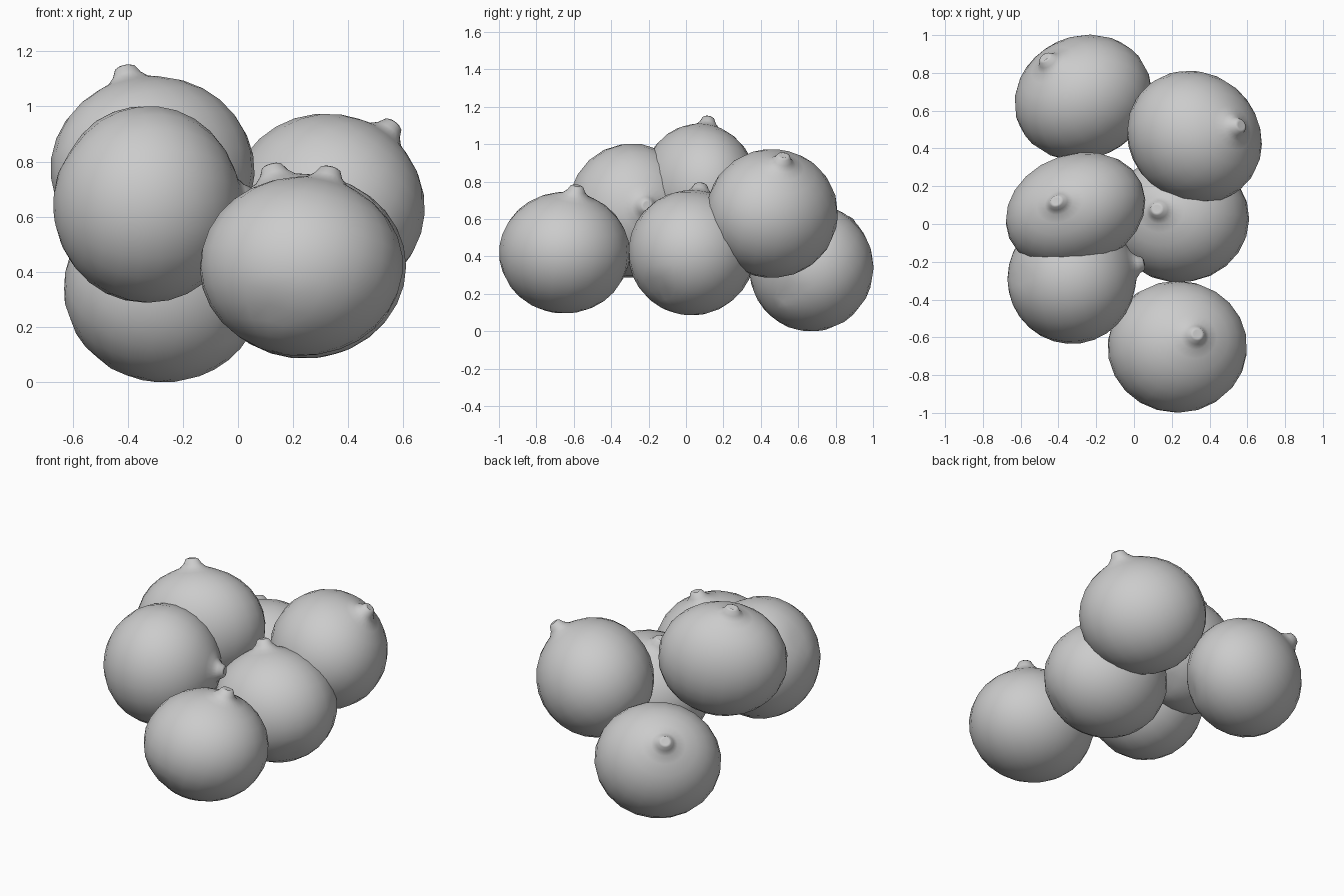
import bpy
import bmesh
import math
from mathutils import Matrix, Vector

cube = bpy.data.objects.get("Cube")
if cube:
    bpy.data.objects.remove(cube, do_unlink=True)

# Plain grey skin
skin = bpy.data.materials.new("grey_skin")
skin.use_nodes = True
grey = (0.6, 0.6, 0.6, 1)
skin.diffuse_color = grey
skin.node_tree.nodes["Principled BSDF"].inputs["Base Color"].default_value = grey

SIDES = 22
RINGS = 13


def fruit_profile():
    """Half outline from the base to the hollow tip of the stem nub."""
    points = []
    for i in range(RINGS + 1):
        a = math.pi - (math.pi - math.radians(20)) * i / RINGS
        points.append(Vector((math.sin(a), 0, math.cos(a))))
    nub = [(0.21, 0.99), (0.14, 1.06), (0.1, 1.14), (0.06, 1.16), (0, 1.12)]
    return points + [Vector((r, 0, z)) for r, z in nub]


def add_fruit(name, centre, half, yaw, tip, scar):
    """Lathed round fruit, squashed to its half sizes, its nub aimed at tip."""
    bm = bmesh.new()
    verts = [bm.verts.new(p) for p in fruit_profile()]
    edges = [bm.edges.new(pair) for pair in zip(verts, verts[1:])]
    bmesh.ops.spin(bm, geom=verts + edges, cent=(0, 0, 0), axis=(0, 0, 1),
                   angle=math.tau, steps=SIDES, use_merge=True)
    bmesh.ops.remove_doubles(bm, verts=bm.verts, dist=0.001)

    centre = Vector(centre)
    squash = Matrix.Rotation(math.radians(yaw), 4, "Z") @ Matrix.Diagonal((*half, 1))
    unsquash = squash.inverted()
    aim = (unsquash @ (Vector(tip) - centre)).normalized()
    bmesh.ops.transform(bm, matrix=aim.to_track_quat("Z", "Y").to_matrix().to_4x4(),
                        verts=bm.verts)

    # Shallow scar opposite the nub
    scar_dir = (unsquash @ Vector(scar)).normalized()
    for v in bm.verts:
        gap = v.co.normalized().angle(scar_dir)
        v.co *= 1 - 0.06 * math.exp(-(gap / 0.16) ** 2)

    bmesh.ops.transform(bm, matrix=Matrix.Translation(centre) @ squash, verts=bm.verts)
    bmesh.ops.recalc_face_normals(bm, faces=bm.faces)
    for f in bm.faces:
        f.smooth = True
    mesh = bpy.data.meshes.new(name)
    bm.to_mesh(mesh)
    bm.free()
    mesh.materials.append(skin)
    bpy.context.collection.objects.link(bpy.data.objects.new(name, mesh))


# Heap: name, centre, half sizes, yaw, nub tip, scar direction
add_fruit("front_fruit", (0.23, -0.65, 0.42), (0.37, 0.35, 0.325), 0,
          (0.34, -0.58, 0.79), (-0.13, -0.3, -0.18))
add_fruit("middle_fruit", (0.24, 0.03, 0.42), (0.37, 0.34, 0.335), 0,
          (0.12, 0.08, 0.79), (0.25, -0.18, -0.2))
add_fruit("top_fruit", (-0.31, 0.07, 0.77), (0.38, 0.3, 0.34), 21,
          (-0.41, 0.12, 1.14), (0.2, 0.1, -0.3))
add_fruit("leaning_fruit", (-0.33, -0.29, 0.645), (0.34, 0.345, 0.36), 0,
          (0.04, -0.21, 0.67), (-0.27, 0.03, 0.2))
add_fruit("back_low_fruit", (-0.27, 0.67, 0.34), (0.37, 0.325, 0.342), 24,
          (-0.47, 0.88, 0.59), (0.28, -0.14, -0.13))
add_fruit("back_high_fruit", (0.32, 0.46, 0.63), (0.37, 0.34, 0.345), -40,
          (0.56, 0.52, 0.93), (-0.28, 0.1, -0.15))
